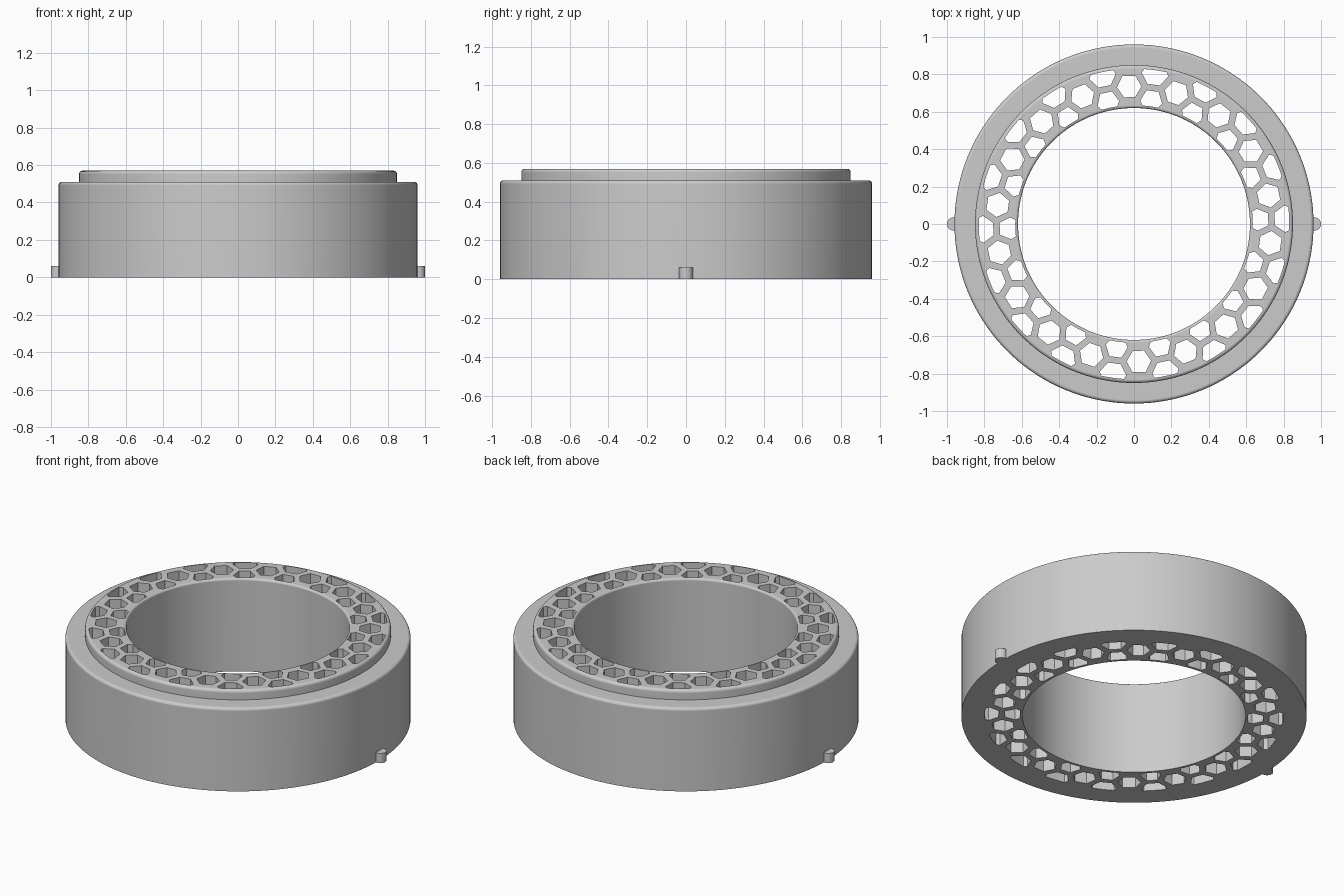
import bpy, bmesh, math

cube = bpy.data.objects.get("Cube")
if cube:
    bpy.data.objects.remove(cube, do_unlink=True)

grey = bpy.data.materials.new("light grey")
grey.use_nodes = True
grey.diffuse_color = (0.6, 0.6, 0.6, 1)
grey.node_tree.nodes["Principled BSDF"].inputs["Base Color"].default_value = (0.6, 0.6, 0.6, 1)

R_BORE, R_BODY, R_COLLAR = 0.62, 0.96, 0.85
Z_BODY, Z_TOP = 0.51, 0.57
CELLS = 18
LATTICE_IN, LATTICE_OUT = 0.635, 0.83


def finish(name, bm):
    bmesh.ops.recalc_face_normals(bm, faces=bm.faces)
    mesh = bpy.data.meshes.new(name)
    bm.to_mesh(mesh)
    bm.free()
    mesh.materials.append(grey)
    obj = bpy.data.objects.new(name, mesh)
    bpy.context.collection.objects.link(obj)
    return obj


def activate(obj):
    bpy.ops.object.select_all(action='DESELECT')
    obj.select_set(True)
    bpy.context.view_layer.objects.active = obj


def fillet(cx, cz, r, start, end, steps=4):
    angles = [math.radians(start + (end - start) * i / steps) for i in range(steps + 1)]
    return [(cx + r * math.cos(a), cz + r * math.sin(a)) for a in angles]


def revolve(profile, segments=144):
    bm = bmesh.new()
    rings = []
    for i in range(segments):
        a = math.tau * i / segments
        rings.append([bm.verts.new((r * math.cos(a), r * math.sin(a), z)) for r, z in profile])
    n = len(profile)
    for i, ring in enumerate(rings):
        after = rings[(i + 1) % segments]
        for j in range(n):
            k = (j + 1) % n
            bm.faces.new((ring[j], after[j], after[k], ring[k]))
    return bm


def clip(poly, limit, sign):
    """Keep the part of an (arc, radius) polygon on one side of a radius."""
    out = []
    for i, (s, r) in enumerate(poly):
        t, q = poly[(i + 1) % len(poly)]
        d, e = sign * (limit - r), sign * (limit - q)
        if d >= 0:
            out.append((s, r))
        if d * e < 0:
            f = d / (d - e)
            out.append((s + (t - s) * f, r + (q - r) * f))
    return out


# Ring body with a raised collar and rounded rims
f = 0.018
profile = [(R_BORE, 0), (R_BODY, 0)]
profile += fillet(R_BODY - f, Z_BODY - f, f, 0, 90)
profile += [(R_COLLAR, Z_BODY)]
profile += fillet(R_COLLAR - f, Z_TOP - f, f, 0, 90)
profile += fillet(R_BORE + 0.014, Z_TOP - 0.014, 0.014, 90, 180)
body = finish("ring_body", revolve(profile))

# Honeycomb channels: three staggered rows of hexagons wrapped round the ring
mid = 0.736
side = math.tau * mid / CELLS / 3
row = side * math.sqrt(3) / 2
hex_r = side * 0.765
bm = bmesh.new()
for c in range(CELLS):
    for shift, radius in ((0, mid), (0.5, mid - row), (0.5, mid + row)):
        centre = math.radians(92) + math.tau * (c + shift) / CELLS
        cell = [(hex_r * math.cos(k * math.pi / 3), radius + hex_r * math.sin(k * math.pi / 3))
                for k in range(6)]
        cell = clip(clip(cell, LATTICE_OUT, 1), LATTICE_IN, -1)
        points = []
        for i, (s, r) in enumerate(cell):
            t, q = cell[(i + 1) % len(cell)]
            # edges lying on the rims follow the circle
            parts = 4 if abs(r - q) < 1e-6 and min(abs(r - LATTICE_IN), abs(r - LATTICE_OUT)) < 1e-6 else 1
            points += [(s + (t - s) * p / parts, r) for p in range(parts)]
        loops = []
        for z in (-0.1, Z_TOP + 0.1):
            loops.append([bm.verts.new((r * math.cos(centre + s / mid), r * math.sin(centre + s / mid), z))
                          for s, r in points])
        low, high = loops
        bm.faces.new(low)
        bm.faces.new(high)
        for i in range(len(low)):
            k = (i + 1) % len(low)
            bm.faces.new((low[i], low[k], high[k], high[i]))
cutter = finish("honeycomb_cutter", bm)
cutter.hide_render = True

activate(body)
cut = body.modifiers.new("honeycomb", 'BOOLEAN')
cut.operation = 'DIFFERENCE'
cut.solver = 'EXACT'
cut.object = cutter
bpy.ops.object.modifier_apply(modifier=cut.name)
bpy.data.objects.remove(cutter, do_unlink=True)
bpy.ops.object.shade_smooth_by_angle(angle=math.radians(30))
weighted = body.modifiers.new("even shading", 'WEIGHTED_NORMAL')
weighted.keep_sharp = True

# Small locating pins on both sides of the base
for name, sign in (("left_pin", 1), ("right_pin", -1)):
    bpy.ops.mesh.primitive_cylinder_add(vertices=32, radius=0.035, depth=0.06,
                                        location=(sign * 0.965, 0, 0.03))
    pin = bpy.context.object
    pin.name = name
    pin.data.materials.append(grey)
    bpy.ops.object.shade_smooth_by_angle(angle=math.radians(30))
